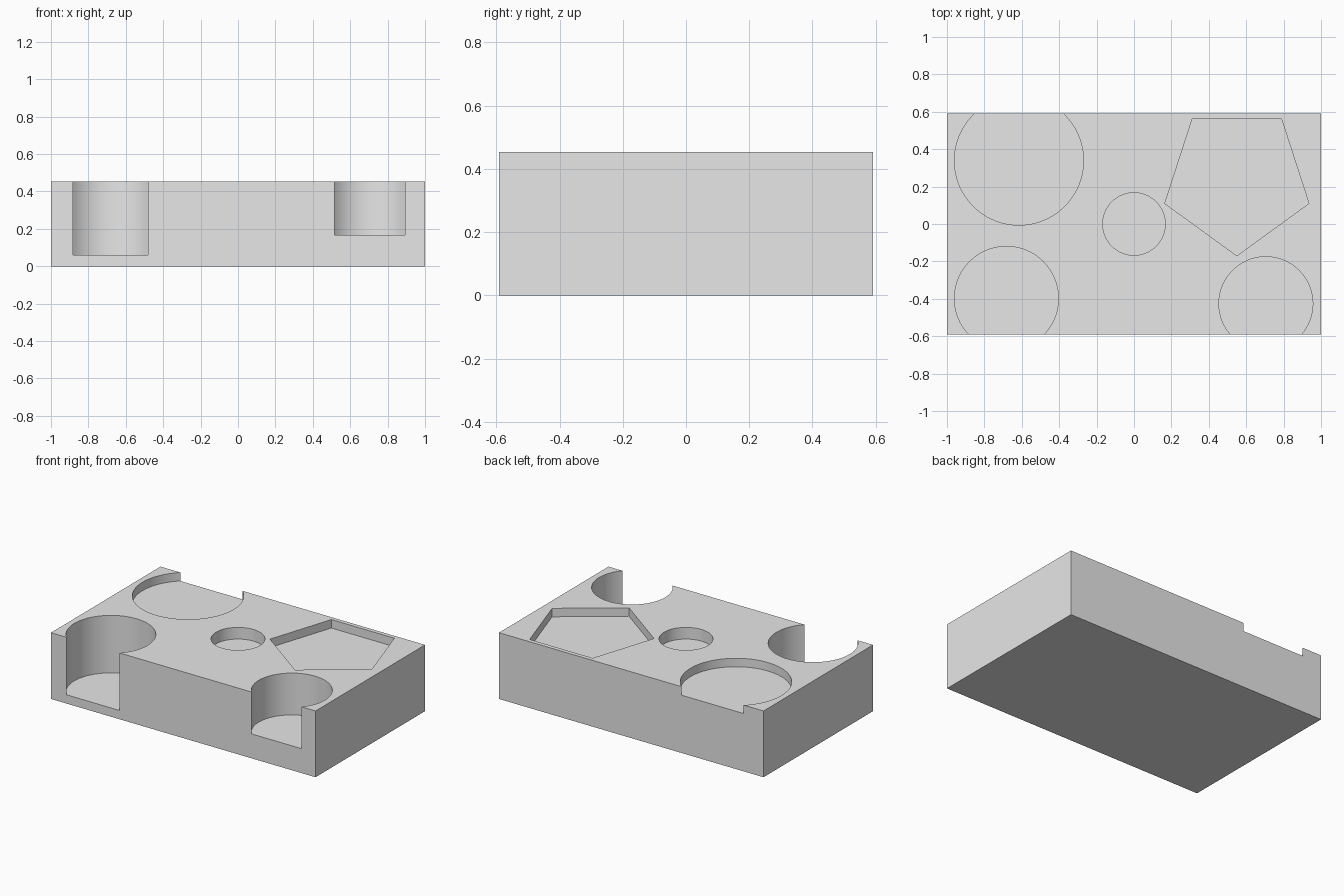
import bpy
import math

cube = bpy.data.objects.get("Cube")
if cube:
    bpy.data.objects.remove(cube, do_unlink=True)

HALF_DEPTH = 0.591
TOP = 0.453

grey = bpy.data.materials.new("plain_grey")
grey.use_nodes = True
grey.diffuse_color = (0.8, 0.8, 0.8, 1)
grey.node_tree.nodes["Principled BSDF"].inputs["Base Color"].default_value = (0.8, 0.8, 0.8, 1)

# Solid block
bpy.ops.mesh.primitive_cube_add(size=1, location=(0, 0, TOP / 2))
block = bpy.context.object
block.name = "tray_block"
block.scale = (2, 2 * HALF_DEPTH, TOP)
bpy.ops.object.transform_apply(location=True, rotation=False, scale=True)
block.data.materials.append(grey)


def cut_pocket(name, x, y, radius, floor, sides=96, turn=0.0):
    """Sink an upright prism into the block, down to the floor height."""
    height = TOP + 0.2 - floor
    bpy.ops.mesh.primitive_cylinder_add(
        vertices=sides, radius=radius, depth=height,
        location=(x, y, floor + height / 2), rotation=(0, 0, turn))
    cutter = bpy.context.object
    cutter.name = name
    cutter.hide_render = True
    cutter.data.materials.append(grey)
    mod = block.modifiers.new(name, 'BOOLEAN')
    mod.operation = 'DIFFERENCE'
    mod.solver = 'EXACT'
    mod.object = cutter
    bpy.ops.object.select_all(action='DESELECT')
    block.select_set(True)
    bpy.context.view_layer.objects.active = block
    bpy.ops.object.modifier_apply(modifier=name)
    bpy.data.objects.remove(cutter, do_unlink=True)


# Round pockets; three of them break through the front or back wall
cut_pocket("back_round_pocket", -0.615, 0.339, 0.345, TOP - 0.058)
cut_pocket("deep_front_pocket", -0.682, -0.398, 0.278, 0.06)
cut_pocket("front_pocket", 0.705, -0.426, 0.251, 0.167)
cut_pocket("centre_pocket", 0, 0, 0.167, TOP - 0.08)

# Five-sided pocket, pointing to the front
cut_pocket("pentagon_pocket", 0.55, 0.235, 0.405, TOP - 0.058, sides=5, turn=math.pi)

bpy.ops.object.shade_smooth_by_angle(angle=math.radians(30))
